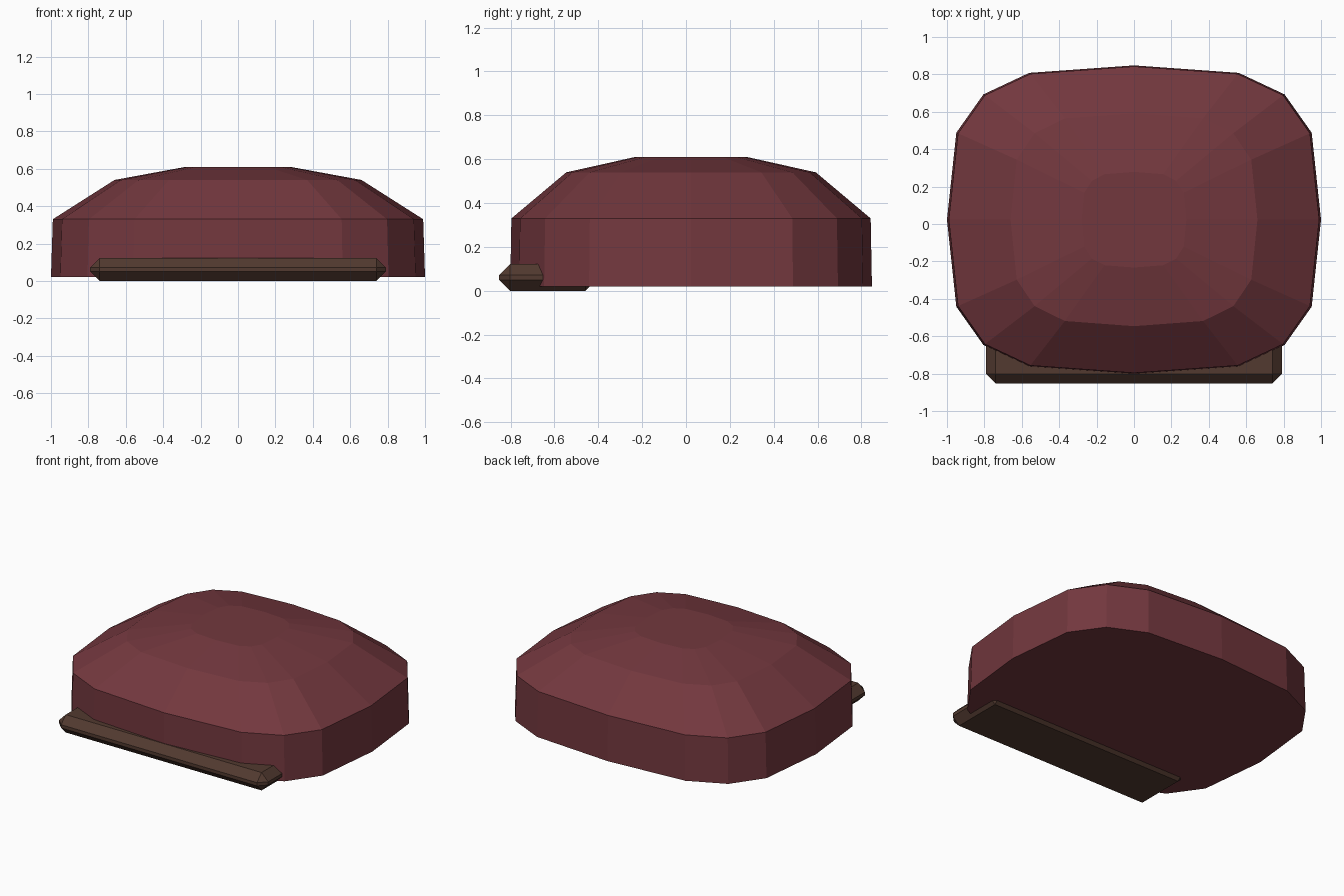
import bpy
import bmesh

cube = bpy.data.objects.get("Cube")
if cube:
    bpy.data.objects.remove(cube, do_unlink=True)


def make_material(name, color):
    mat = bpy.data.materials.new(name)
    mat.use_nodes = True
    mat.diffuse_color = color
    mat.node_tree.nodes["Principled BSDF"].inputs["Base Color"].default_value = color
    return mat


def add_object(name, bm, mat):
    bmesh.ops.recalc_face_normals(bm, faces=bm.faces[:])
    mesh = bpy.data.meshes.new(name)
    bm.to_mesh(mesh)
    bm.free()
    mesh.materials.append(mat)
    obj = bpy.data.objects.new(name, mesh)
    bpy.context.collection.objects.link(obj)
    return obj


crown_red = make_material("dark red", (0.171, 0.039, 0.048, 1))
brim_brown = make_material("dark brown", (0.084, 0.042, 0.029, 1))

# Rounded-square outline: one quadrant, mirrored into a full loop
quadrant = [(1.0, 0.0), (0.95, 0.465), (0.805, 0.67), (0.56, 0.785), (0.0, 0.825)]
half = quadrant + [(-x, y) for x, y in quadrant[-2::-1]]
outline = half + [(x, -y) for x, y in half[-2:0:-1]]

# Crown: the outline stacked in shrinking rings (height, x scale, y scale)
rings = [(0.02, 1.0, 1.0), (0.33, 0.99, 0.993), (0.54, 0.66, 0.69), (0.61, 0.28, 0.31)]
center_y = 0.023
bm = bmesh.new()
loops = [[bm.verts.new((x * sx, y * sy + center_y, z)) for x, y in outline]
         for z, sx, sy in rings]
for low, high in zip(loops, loops[1:]):
    for i in range(len(outline)):
        j = (i + 1) % len(outline)
        bm.faces.new((low[i], low[j], high[j], high[i]))
bm.faces.new(loops[0][::-1])
bm.faces.new(loops[-1])
add_object("crown", bm, crown_red)

# Brim: chamfered slab tucked under the front edge
bm = bmesh.new()
bmesh.ops.create_cube(bm, size=1)
bmesh.ops.scale(bm, vec=(1.58, 0.445, 0.122), verts=bm.verts[:])
bmesh.ops.translate(bm, vec=(0, -0.63, 0.061), verts=bm.verts[:])
bmesh.ops.bevel(bm, geom=bm.edges[:], offset=0.05, segments=1,
                affect='EDGES', profile=0.5)
add_object("brim", bm, brim_brown)
